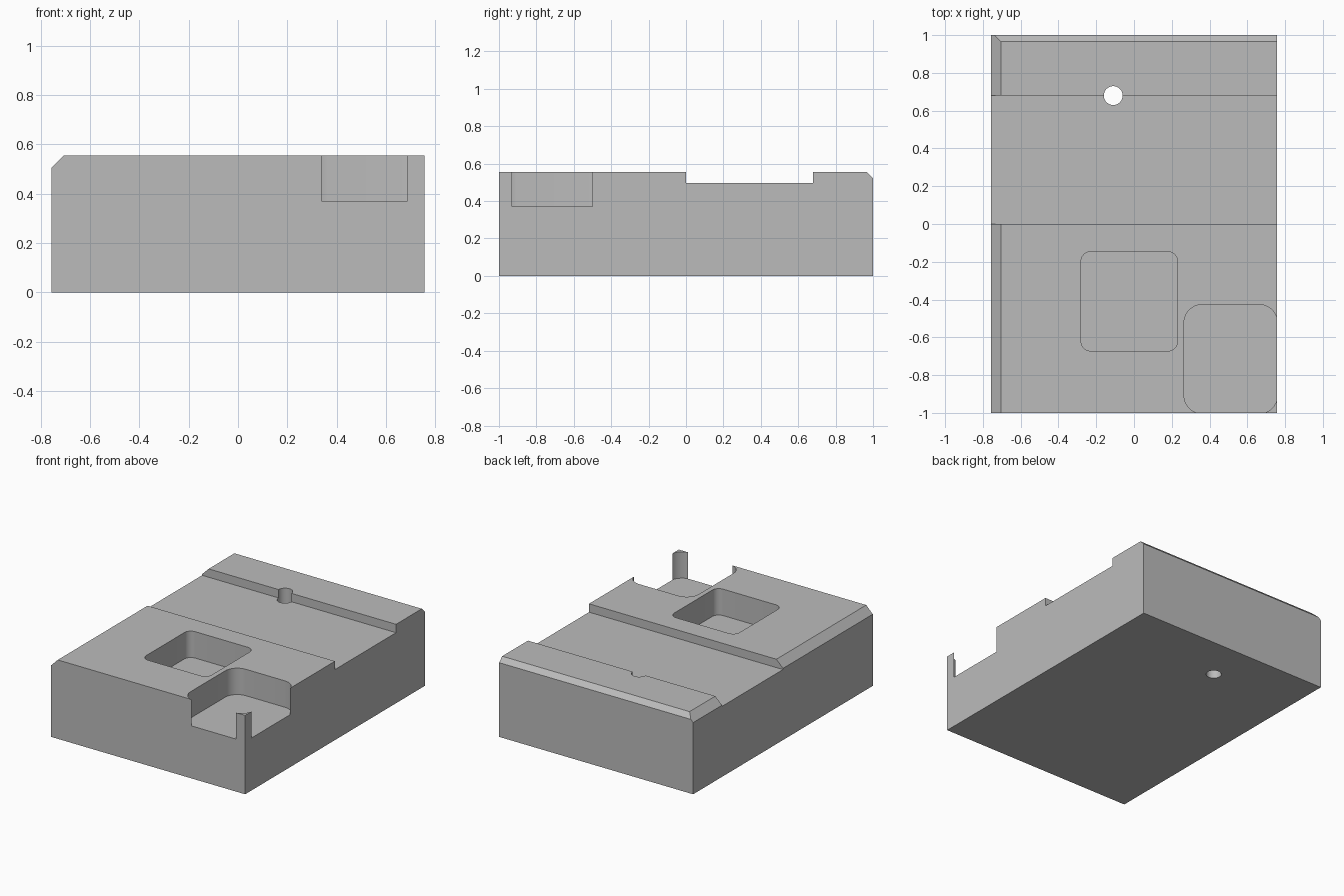
import bpy, bmesh, math
from mathutils import Vector

cube = bpy.data.objects.get("Cube")
if cube:
    bpy.data.objects.remove(cube, do_unlink=True)

W, L, H = 0.756, 1.0, 0.556   # half width, half length, height
POCKET_FLOOR = 0.37

grey = bpy.data.materials.new("machined grey")
grey.use_nodes = True
colour = (0.5, 0.5, 0.5, 1)
grey.diffuse_color = colour
grey.node_tree.nodes["Principled BSDF"].inputs["Base Color"].default_value = colour


def make_object(name, bm):
    bmesh.ops.recalc_face_normals(bm, faces=bm.faces[:])
    mesh = bpy.data.meshes.new(name)
    bm.to_mesh(mesh)
    bm.free()
    mesh.materials.append(grey)
    obj = bpy.data.objects.new(name, mesh)
    bpy.context.collection.objects.link(obj)
    return obj


def prism(name, outline, z0, z1):
    """Upright solid from a plan outline."""
    bm = bmesh.new()
    face = bm.faces.new([bm.verts.new((x, y, z0)) for x, y in outline])
    grown = bmesh.ops.extrude_face_region(bm, geom=[face])["geom"]
    top = [v for v in grown if isinstance(v, bmesh.types.BMVert)]
    bmesh.ops.translate(bm, verts=top, vec=(0, 0, z1 - z0))
    return make_object(name, bm)


def arc(cx, cy, r, start, sweep, steps):
    return [(cx + r * math.cos(start + sweep * i / steps),
             cy + r * math.sin(start + sweep * i / steps)) for i in range(steps + 1)]


def rectangle(x0, x1, y0, y1):
    return [(x0, y0), (x1, y0), (x1, y1), (x0, y1)]


def rounded_rectangle(x0, x1, y0, y1, r):
    centres = [(x1 - r, y1 - r), (x0 + r, y1 - r), (x0 + r, y0 + r), (x1 - r, y0 + r)]
    quarter = math.pi / 2
    return [p for i, (cx, cy) in enumerate(centres)
            for p in arc(cx, cy, r, i * quarter, quarter, 10)]


# Block with chamfered right and rear top edges
block = prism("block", rectangle(-W, W, -L, L), 0, H)
bm = bmesh.new()
bm.from_mesh(block.data)
for point, normal in (((-W + 0.051, 0, H), (-1, 0, 1)), ((0, L - 0.033, H), (0, 1, 1))):
    bmesh.ops.bisect_plane(bm, geom=bm.verts[:] + bm.edges[:] + bm.faces[:],
                           plane_co=point, plane_no=Vector(normal).normalized(),
                           clear_outer=True)
    bmesh.ops.holes_fill(bm, edges=[e for e in bm.edges if e.is_boundary])
bmesh.ops.recalc_face_normals(bm, faces=bm.faces[:])
bm.to_mesh(block.data)
bm.free()

# Cross channel, two pockets and the through hole
cutters = [
    prism("channel_cutter", rectangle(-1, 1, 0, 0.68), 0.497, 1),
    prism("centre_pocket_cutter",
          rounded_rectangle(-0.28, 0.23, -0.672, -0.147, 0.05), POCKET_FLOOR, 1),
    prism("corner_pocket_cutter",
          rounded_rectangle(0.265, 0.759, -1.003, -0.427, 0.095), POCKET_FLOOR, 1),
    prism("hole_cutter", arc(-0.11, 0.68, 0.05, 0, math.tau, 32)[:-1], -0.2, 1),
]
for cutter in cutters:
    cut = block.modifiers.new(cutter.name, "BOOLEAN")
    cut.operation = "DIFFERENCE"
    cut.solver = "EXACT"
    cut.object = cutter
    cutter.hide_render = True

# Bake the cuts and discard the cutters
bpy.context.view_layer.update()
graph = bpy.context.evaluated_depsgraph_get()
finished = bpy.data.meshes.new_from_object(block.evaluated_get(graph))
block.modifiers.clear()
block.data = finished
for cutter in cutters:
    bpy.data.objects.remove(cutter, do_unlink=True)

# Smooth the rounded walls, keep the machined edges sharp
bpy.ops.object.select_all(action="DESELECT")
block.select_set(True)
bpy.context.view_layer.objects.active = block
bpy.ops.object.shade_smooth_by_angle(angle=math.radians(25))
